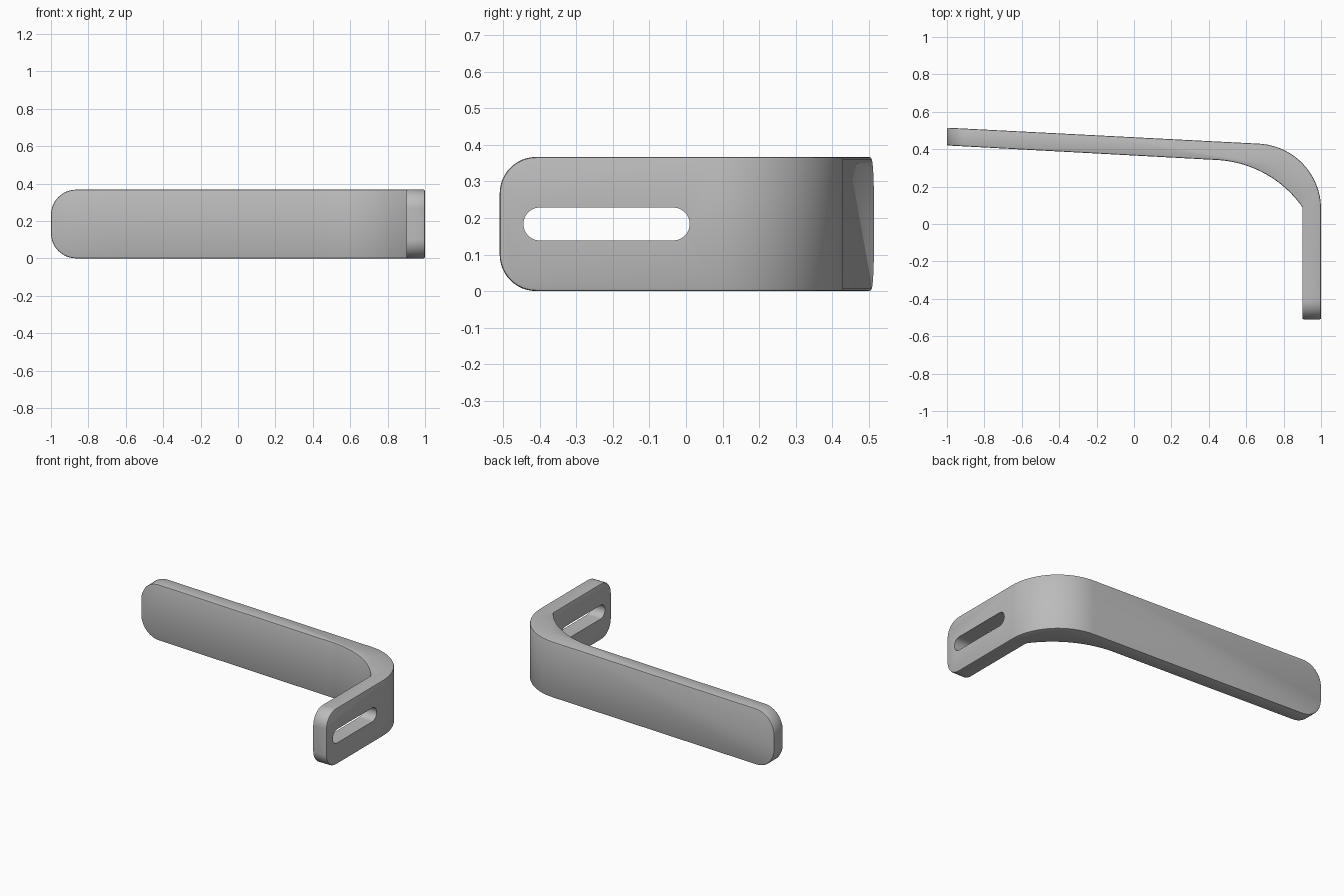
import bpy, bmesh
from math import sin, cos, pi, radians
from mathutils import Vector

cube = bpy.data.objects.get("Cube")
if cube:
    bpy.data.objects.remove(cube, do_unlink=True)

HEIGHT = 0.367
MID = HEIGHT / 2


def arc(cx, cy, r, a0, a1, n):
    """Points on an arc, angles in degrees."""
    angles = [radians(a0 + (a1 - a0) * i / n) for i in range(n + 1)]
    return [(cx + r * cos(a), cy + r * sin(a)) for a in angles]


def rounded(u0, u1, v0, v1, r, n=12):
    """Rounded rectangle outline."""
    return (arc(u1 - r, v1 - r, r, 0, 90, n) + arc(u0 + r, v1 - r, r, 90, 180, n)
            + arc(u0 + r, v0 + r, r, 180, 270, n) + arc(u1 - r, v0 + r, r, 270, 360, n))


def prism(name, outline, place, sweep):
    """Extrude a 2D outline, put in space by place(u, v), along sweep."""
    bm = bmesh.new()
    face = bm.faces.new([bm.verts.new(place(u, v)) for u, v in outline])
    ext = bmesh.ops.extrude_face_region(bm, geom=[face])
    moved = [g for g in ext["geom"] if isinstance(g, bmesh.types.BMVert)]
    bmesh.ops.translate(bm, verts=moved, vec=Vector(sweep))
    bmesh.ops.remove_doubles(bm, verts=bm.verts, dist=1e-5)
    bmesh.ops.recalc_face_normals(bm, faces=bm.faces)
    mesh = bpy.data.meshes.new(name)
    bm.to_mesh(mesh)
    bm.free()
    obj = bpy.data.objects.new(name, mesh)
    bpy.context.collection.objects.link(obj)
    return obj


def apply_modifier(obj, kind, **settings):
    mod = obj.modifiers.new(kind.title(), kind)
    for key, value in settings.items():
        setattr(mod, key, value)
    bpy.context.view_layer.objects.active = obj
    bpy.ops.object.modifier_apply(modifier=mod.name)


def cut(obj, cutter, operation):
    apply_modifier(obj, "BOOLEAN", object=cutter, operation=operation, solver="EXACT")
    bpy.data.objects.remove(cutter, do_unlink=True)


# Bent strap, seen from above: outer bend, short arm, inner bend, long arm
outline = ([(-1, 0.515)] + arc(0.65, 0.08, 0.35, 87, 0, 24)
           + [(1, -0.51), (0.9, -0.51)]
           + arc(0.413, -0.253, 0.596, 35.2, 87, 20) + [(-1, 0.42)])
bracket = prism("bent_bracket", outline, lambda u, v: (u, v, 0), (0, 0, HEIGHT))

# Rounded corners at the free end of each arm
long_end = prism("long_arm_rounding", rounded(-1, 2, 0, HEIGHT, 0.135),
                 lambda u, v: (u, -1, v), (0, 2, 0))
cut(bracket, long_end, "INTERSECT")
short_end = prism("short_arm_rounding", rounded(-0.51, 2, 0, HEIGHT, 0.1),
                  lambda u, v: (-2, u, v), (4, 0, 0))
cut(bracket, short_end, "INTERSECT")

# Softened rims
apply_modifier(bracket, "BEVEL", width=0.007, segments=2,
               limit_method="ANGLE", angle_limit=radians(60))

# Adjusting slot through the short arm
slot = prism("slot_cutter", rounded(-0.445, 0.01, MID - 0.045, MID + 0.045, 0.0449),
             lambda u, v: (0.8, u, v), (0.4, 0, 0))
cut(bracket, slot, "DIFFERENCE")

# Plain grey metal
grey = bpy.data.materials.new("light_grey_metal")
grey.use_nodes = True
colour = (0.5, 0.5, 0.5, 1)
grey.diffuse_color = colour
grey.node_tree.nodes["Principled BSDF"].inputs["Base Color"].default_value = colour
bracket.data.materials.clear()
bracket.data.materials.append(grey)

bpy.ops.object.select_all(action="DESELECT")
bracket.select_set(True)
bpy.context.view_layer.objects.active = bracket
bpy.ops.object.shade_smooth_by_angle(angle=radians(30))
